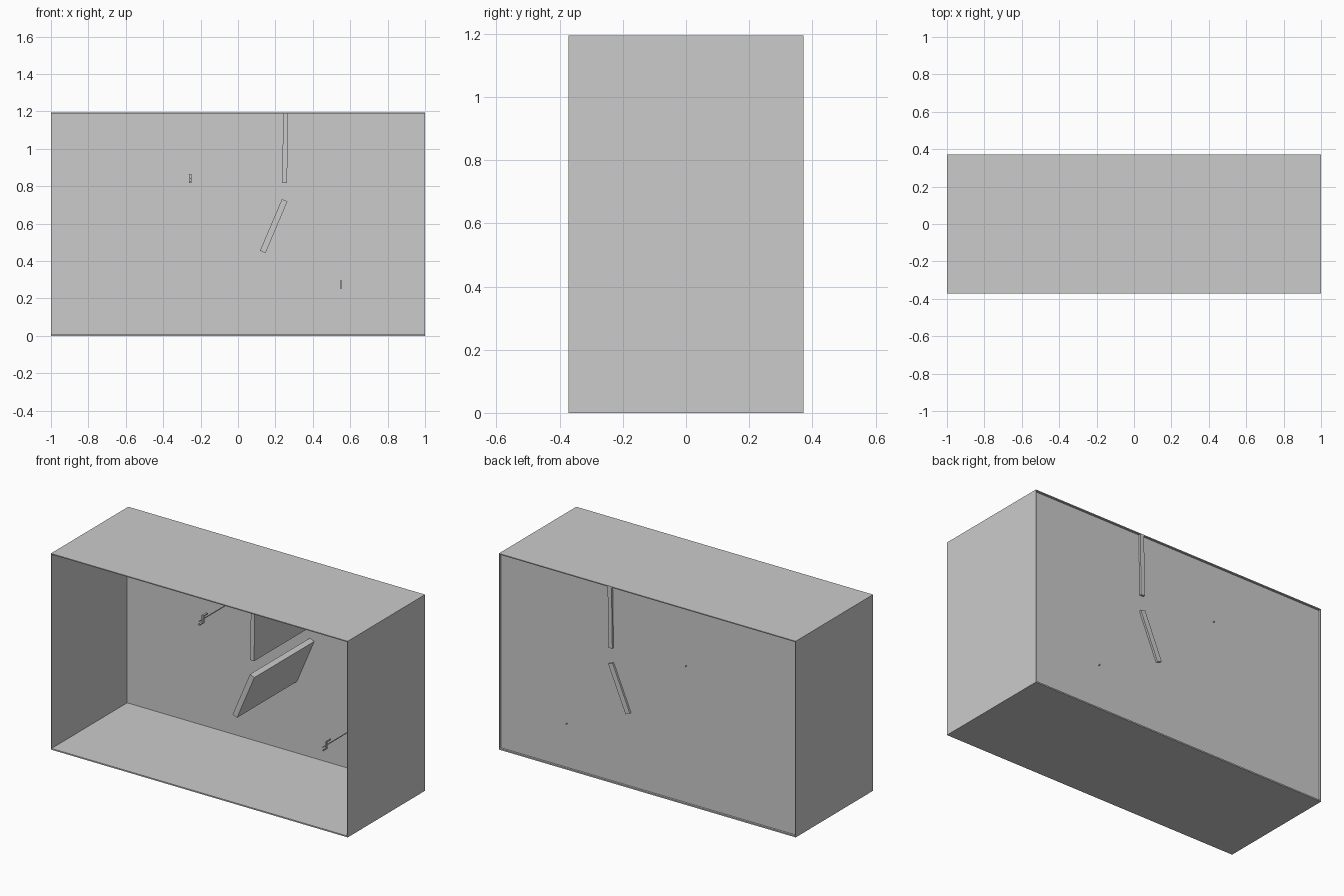
import bpy
from math import radians
from mathutils import Vector

cube = bpy.data.objects.get("Cube")
if cube:
    bpy.data.objects.remove(cube, do_unlink=True)

grey = bpy.data.materials.new("plain grey")
grey.use_nodes = True
colour = (0.6, 0.6, 0.6, 1)
grey.diffuse_color = colour
grey.node_tree.nodes["Principled BSDF"].inputs["Base Color"].default_value = colour

W, D, H = 1.0, 0.372, 1.195      # half width, half depth, height
BACK = 0.36                      # rear face of the recessed back sheet
T = 0.004                        # sheet thickness


def finish(obj, name):
    obj.name = name
    obj.data.materials.append(grey)
    return obj


def box(name, low, high, tilt=0):
    low, high = Vector(low), Vector(high)
    bpy.ops.mesh.primitive_cube_add(size=1, location=(low + high) / 2,
                                    rotation=(0, radians(tilt), 0))
    obj = bpy.context.object
    obj.scale = high - low
    return finish(obj, name)


def rod(name, x, z, y0, y1, radius):
    bpy.ops.mesh.primitive_cylinder_add(vertices=8, radius=radius, depth=y1 - y0,
                                        location=(x, (y0 + y1) / 2, z),
                                        rotation=(radians(90), 0, 0))
    return finish(bpy.context.object, name)


# Thin open-fronted case
box("floor", (-W, -D, 0), (W, D, 0.008))
box("roof", (-W, -D, H - 0.006), (W, D, H))
for side, s in (("left", 1), ("right", -1)):
    box(side + "_wall", (s * W - (T if s > 0 else 0), -D, 0.008),
        (s * W + (0 if s > 0 else T), D, H - 0.006))
box("back_sheet", (-W + T, BACK - T, 0.008), (W - T, BACK, H - 0.006))

# Deep dividers that pass through the back sheet
box("upper_divider", (0.239, -0.22, 0.818), (0.265, D, H - 0.002), 0.9)
box("slanted_divider", (0.175, -0.22, 0.437), (0.207, D, 0.737), 23)

# Pegs with a small upright catch at the front end
for name, x, z, y, half in (("upper", -0.255, 0.842, 0.02, 0.006),
                            ("lower", 0.55, 0.275, 0.06, 0.003)):
    rod(name + "_peg", x, z, y - 0.03, D, 0.003)
    box(name + "_catch", (x - half, y, z - 0.024), (x + half, y + 0.012, z + 0.024))
    box(name + "_catch_top", (x - half, y, z + 0.016), (x + half, y + 0.045, z + 0.024))
    box(name + "_catch_foot", (x - half, y - 0.03, z - 0.024), (x + half, y, z - 0.016))
